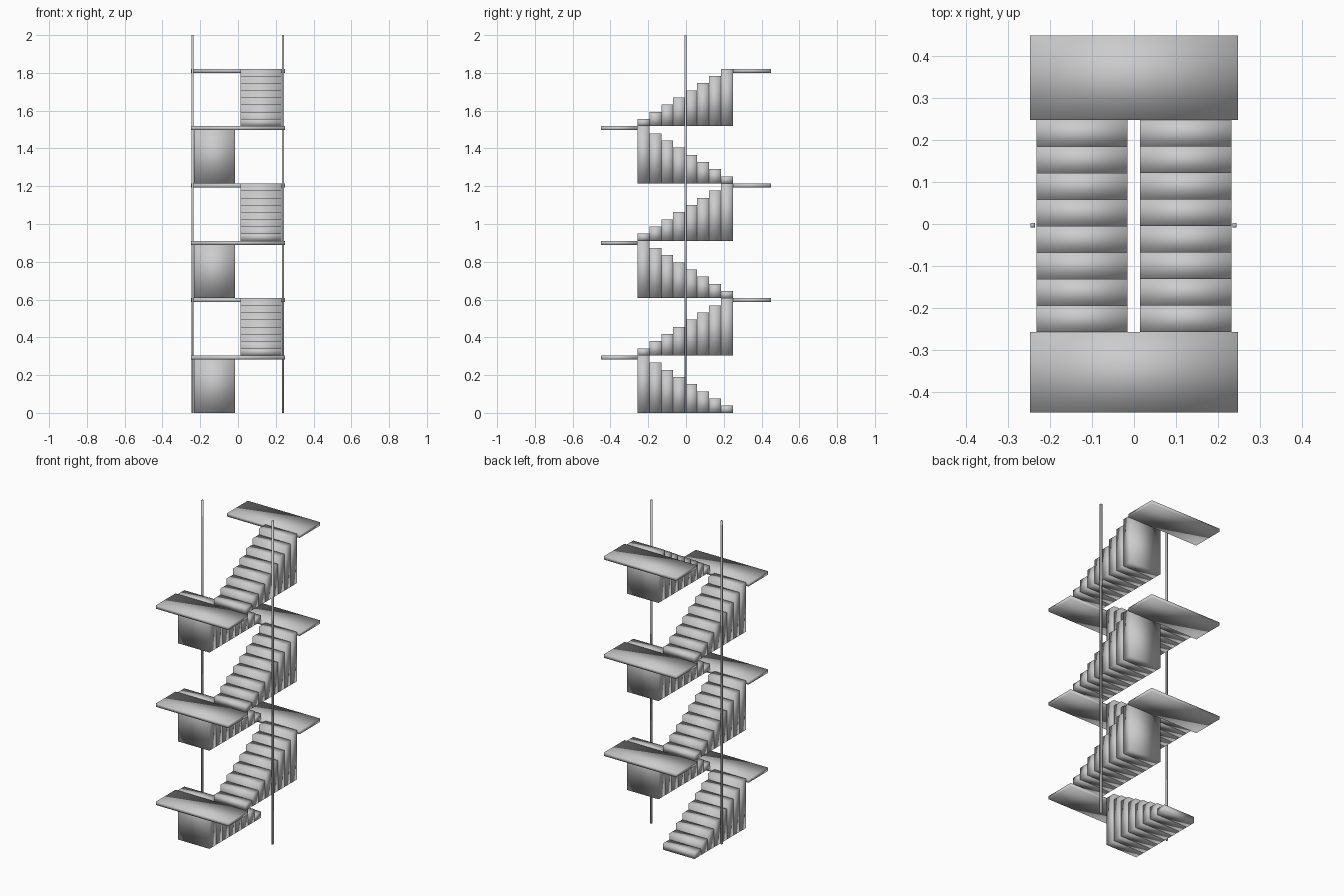
import bpy, bmesh
from mathutils import Matrix, Vector

if "Cube" in bpy.data.objects:
    bpy.data.objects.remove(bpy.data.objects["Cube"])

RISE = 0.3036              # height of one flight
STEPS = 8
Y0, Y1 = -0.257, 0.248     # ends of the flights
END = 0.449                # outer edge of the landings
THICK = 0.021


def make_object(name, boxes):
    """One mesh made of boxes given as (min corner, max corner)."""
    bm = bmesh.new()
    for lo, hi in boxes:
        lo, hi = Vector(lo), Vector(hi)
        m = Matrix.Translation((lo + hi) / 2) @ Matrix.Diagonal((*(hi - lo), 1))
        bmesh.ops.create_cube(bm, size=1, matrix=m)
    for f in bm.faces:
        f.smooth = True    # soft shading across the box corners
    me = bpy.data.meshes.new(name)
    bm.to_mesh(me)
    bm.free()
    ob = bpy.data.objects.new(name, me)
    bpy.context.collection.objects.link(ob)
    return ob


pitch = (Y1 - Y0) / STEPS
for k in range(6):
    z = k * RISE
    to_front = k % 2 == 0  # left flights climb to the front, right ones to the back
    x0, x1 = (-0.232, -0.0155) if to_front else (0.0145, 0.2315)

    # flight of solid steps, each reaching down to the flight base
    boxes = []
    for i in range(STEPS):
        y = Y1 - (i + 1) * pitch if to_front else Y0 + i * pitch
        boxes.append(((x0, y, z), (x1, y + pitch, z + (i + 1) * RISE / STEPS)))
    make_object(f"stair_flight_{k + 1}", boxes)

    # landing at the top of the flight
    ya, yb = (-END, Y0) if to_front else (Y1, END)
    top = z + RISE
    make_object(f"landing_{k + 1}", [((-0.2475, ya, top - THICK), (0.2475, yb, top))])

# full-height posts on both sides
for side, x in (("left", -0.241), ("right", 0.239)):
    make_object(f"post_{side}", [((x - 0.005, -0.008, 0), (x + 0.005, 0.002, 2))])
